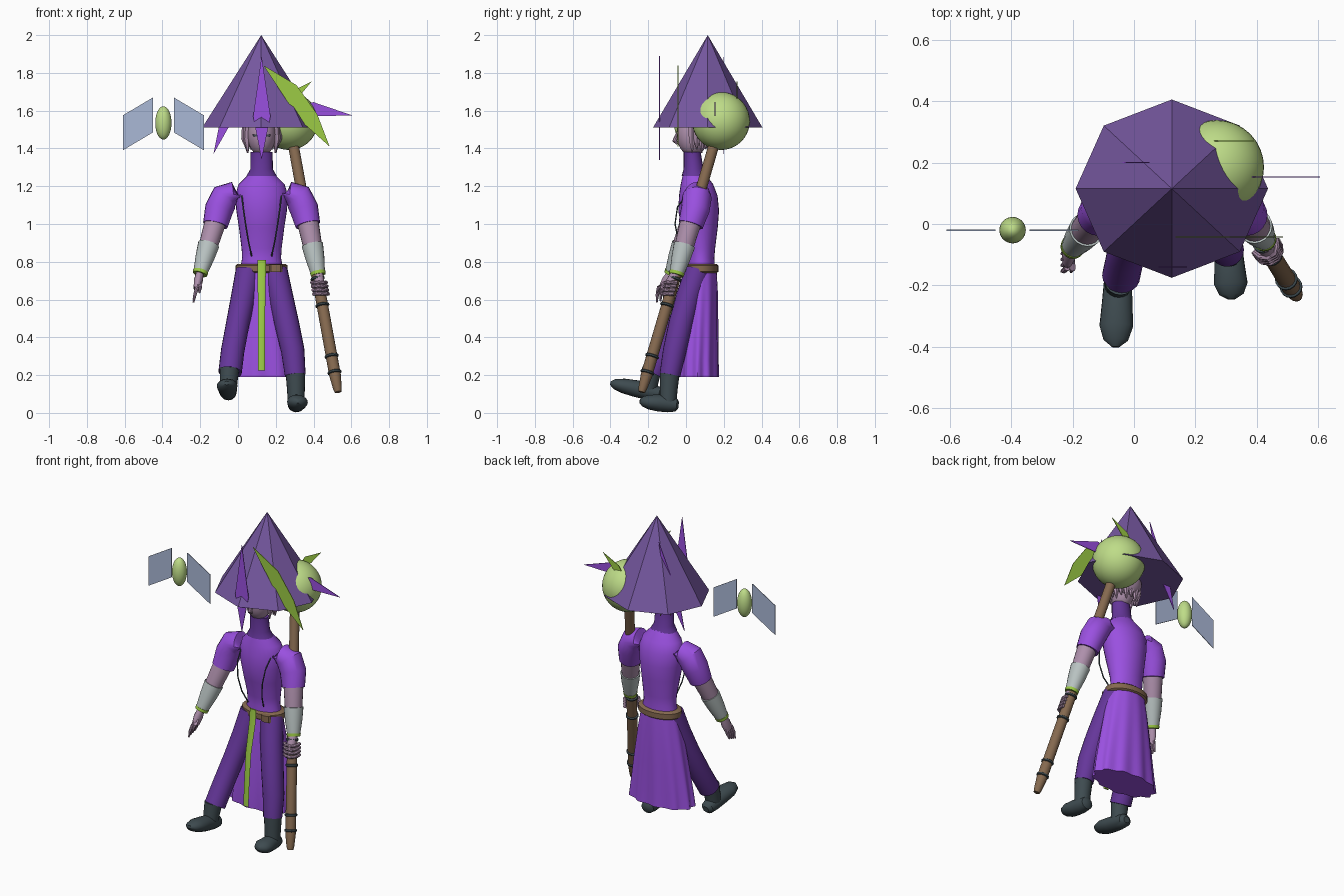
import bpy, bmesh, math
from mathutils import Vector, Matrix

cube = bpy.data.objects.get("Cube")
if cube:
    bpy.data.objects.remove(cube, do_unlink=True)

CX = 0.125  # body centre line


def material(name, code):
    lin = []
    for i in (0, 2, 4):
        c = int(code[i:i + 2], 16) / 255
        lin.append(c / 12.92 if c < 0.04 else ((c + 0.055) / 1.055) ** 2.4)
    m = bpy.data.materials.new(name)
    m.use_nodes = True
    m.diffuse_color = (*lin, 1)
    m.node_tree.nodes["Principled BSDF"].inputs["Base Color"].default_value = (*lin, 1)
    return m


VIOLET = material("violet cloth", "9A50E0")
PLUM = material("dark plum cloth", "65369A")
HAT = material("hat purple", "75579F")
SKIN = material("mauve skin", "AE90AC")
PALE_GREEN = material("pale green", "BEDC88")
LIME = material("lime", "9CCB45")
SLATE = material("dark slate", "3E4B50")
BROWN = material("brown wood", "85694F")
GREY = material("light grey", "B9C3C2")
BLUE = material("pale blue", "AAB8D6")
smooth = []


def finish(name, bm, mat, soft=True):
    bmesh.ops.recalc_face_normals(bm, faces=bm.faces)
    me = bpy.data.meshes.new(name)
    bm.to_mesh(me)
    bm.free()
    me.materials.append(mat)
    ob = bpy.data.objects.new(name, me)
    bpy.context.collection.objects.link(ob)
    if soft:
        smooth.append(ob)
    return ob


def loft(name, rings, mat, n=20, level=False, fold=0.0):
    """Skin rings (x, y, z, rx[, ry]) that follow the path through their centres."""
    bm = bmesh.new()
    pts = [Vector(r[:3]) for r in rings]
    loops = []
    for i, r in enumerate(rings):
        t = pts[min(i + 1, len(pts) - 1)] - pts[max(i - 1, 0)]
        down = t.z < 0 and abs(t.z) > abs(t.y)
        q = Vector((0, 0, -1 if down else 1)).rotation_difference(t)
        loop = []
        for k in range(n):
            a = math.tau * k / n
            w = 1 + fold * i / len(rings) * math.cos(11 * a)
            v = Vector((r[3] * math.cos(a), r[-1] * math.sin(a), 0)) * w
            loop.append(bm.verts.new(pts[i] + (v if level else q @ v)))
        loops.append(loop)
    for a, b in zip(loops, loops[1:]):
        for k in range(n):
            bm.faces.new((a[k], a[k - 1], b[k - 1], b[k]))
    bm.faces.new(loops[0])
    bm.faces.new(loops[-1])
    return finish(name, bm, mat)


def ball(name, centre, size, mat):
    bm = bmesh.new()
    bmesh.ops.create_uvsphere(bm, u_segments=32, v_segments=20, radius=1,
                              matrix=Matrix.LocRotScale(centre, None, size))
    return finish(name, bm, mat)


def plate(name, outline, y, mat, thick=0.004):
    """Thin upright sheet with an (x, z) outline."""
    bm = bmesh.new()
    f = bm.faces.new([bm.verts.new((x, y - thick / 2, z)) for x, z in outline])
    ext = bmesh.ops.extrude_face_region(bm, geom=[f])
    moved = [v for v in ext["geom"] if isinstance(v, bmesh.types.BMVert)]
    bmesh.ops.translate(bm, verts=moved, vec=(0, thick, 0))
    return finish(name, bm, mat, False)


# Hat
bm = bmesh.new()
bmesh.ops.create_cone(bm, cap_ends=True, segments=8, radius1=1, radius2=0, depth=1,
                      matrix=Matrix.LocRotScale((CX - 0.002, 0.115, 1.755), None, (0.313, 0.29, 0.49)))
finish("hat", bm, HAT, False)

# Shards around the hat and orb
plate("front_shard", [(CX, 1.89), (0.172, 1.57), (CX, 1.34), (0.08, 1.57)], -0.14, VIOLET)
plate("back_shard", [(0.05, 1.885), (0.0, 1.6), (-0.13, 1.37), (-0.09, 1.57)], 0.2, VIOLET)
plate("large_lime_shard", [(0.135, 1.84), (0.31, 1.735), (0.42, 1.58), (0.485, 1.41),
                           (0.35, 1.53), (0.26, 1.65)], -0.042, LIME)
plate("small_lime_shard", [(0.39, 1.755), (0.32, 1.67), (0.2, 1.58), (0.28, 1.7)], 0.27, LIME)
plate("side_shard", [(0.605, 1.575), (0.4, 1.645), (0.2, 1.6), (0.38, 1.57)], 0.153, VIOLET)

# Floating winged charm
ball("charm_core", (-0.395, -0.02, 1.535), (0.043, 0.043, 0.088), PALE_GREEN)
for side, s in (("right", -1), ("left", 1)):
    inner, outer = -0.395 + s * 0.055, -0.395 + s * 0.215
    plate("charm_wing_" + side, [(inner, 1.67), (outer, 1.575), (outer, 1.39), (inner, 1.485)],
          -0.02, BLUE)

# Staff and orb
ORB = Vector((0.27, 0.185, 1.545))
STAFF_END = Vector((0.53, -0.235, 0.11))


def on_staff(z):
    return ORB.lerp(STAFF_END, (ORB.z - z) / (ORB.z - STAFF_END.z))


ball("orb", ORB, (0.153, 0.153, 0.153), PALE_GREEN)
loft("staff", [(*on_staff(z), r) for z, r in
               ((0.11, 0.018), (0.13, 0.023), (0.2, 0.031), (0.75, 0.03), (1.5, 0.028))], BROWN, 16)
for i, z in enumerate((0.215, 0.3, 0.57, 0.71)):
    loft(f"staff_ring_{i}", [(*on_staff(z + d), r) for d, r in
                             ((-0.008, 0.03), (-0.004, 0.037), (0.004, 0.037), (0.008, 0.03))],
         SLATE, 16)

# Head, face and hair
ball("head", (CX, 0.035, 1.475), (0.075, 0.085, 0.115), SKIN)
loft("nose", [(CX, -0.045, 1.48, 0.008), (CX, -0.06, 1.44, 0.013), (CX, -0.045, 1.425, 0.008)],
     SKIN, 8)
for side, s in (("right", -1), ("left", 1)):
    x = CX + s * 0.033
    plate("eye_" + side, [(x - 0.016, 1.475), (x + 0.016, 1.475), (x + 0.01, 1.462),
                          (x - 0.01, 1.462)], -0.043, SLATE, 0.009)
ball("hair", (CX, 0.075, 1.5), (0.095, 0.085, 0.09), SKIN)
for i in range(11):
    a = math.radians(-25 + 23 * i)
    x, y = CX + 0.08 * math.cos(a), 0.06 + 0.065 * math.sin(a)
    loft(f"hair_lock_{i}", [(x, y, 1.52, 0.024), (x + 0.008 * math.cos(a), y, 1.45, 0.02),
                            (x, y, 1.375 + 0.02 * (i % 2), 0.003)], SKIN, 6)

# Torso and collar
loft("torso", [(CX, y, z, rx, ry) for y, z, rx, ry in (
    (0.08, 0.74, 0.118, 0.075), (0.08, 0.82, 0.103, 0.07), (0.08, 0.87, 0.106, 0.074),
    (0.072, 0.98, 0.12, 0.096), (0.067, 1.07, 0.134, 0.108), (0.065, 1.15, 0.14, 0.102),
    (0.058, 1.21, 0.122, 0.086), (0.045, 1.26, 0.072, 0.062), (0.04, 1.29, 0.055, 0.05))],
     VIOLET, 28, True)
loft("collar", [(CX, 0.043, 1.255, 0.08, 0.066), (CX, 0.04, 1.29, 0.06, 0.053),
                (CX, 0.033, 1.38, 0.058, 0.045)], PLUM, 20, True)

# Arms
for side, s, wrist in (("right", -1, (-0.2, -0.075, 0.74)), ("left", 1, (0.424, -0.05, 0.735))):
    loft("sleeve_" + side, [(CX + s * dx, y, z, r) for dx, y, z, r in (
        (0.1, 0.06, 1.15, 0.05), (0.15, 0.06, 1.155, 0.068), (0.195, 0.058, 1.14, 0.078),
        (0.225, 0.05, 1.08, 0.076), (0.245, 0.025, 0.995, 0.066))], VIOLET)
    w = Vector(wrist)
    elbow = Vector((CX + s * 0.245, 0.025, 1.01))
    mid = elbow.lerp(w, 0.48)
    loft("forearm_" + side, [(*elbow, 0.057), (*mid, 0.05), (*w, 0.028)], SKIN)
    loft("bracer_" + side, [(*elbow.lerp(w, 0.44), 0.057), (*elbow.lerp(w, 0.7), 0.05),
                            (*w, 0.037)], GREY)
    loft("bracer_trim_" + side, [(*elbow.lerp(w, 0.96), 0.041), (*elbow.lerp(w, 1.02), 0.039)], LIME)

# Open right hand
loft("right_palm", [(-0.2, -0.075, 0.75, 0.02), (-0.21, -0.095, 0.7, 0.024, 0.033),
                    (-0.217, -0.115, 0.655, 0.018, 0.032)], SKIN, 12)
for i in range(4):
    y = -0.142 + 0.019 * i
    loft(f"right_finger_{i}", [(-0.217, y, 0.665, 0.01), (-0.228, y - 0.01, 0.625, 0.009),
                               (-0.236, y - 0.012, 0.585 + 0.006 * i, 0.004)], SKIN, 8)
loft("right_thumb", [(-0.205, -0.11, 0.7, 0.012), (-0.2, -0.145, 0.665, 0.01),
                     (-0.205, -0.155, 0.635, 0.005)], SKIN, 8)

# Left hand gripping the staff
loft("left_palm", [(0.424, -0.05, 0.745, 0.026), (0.43, -0.08, 0.69, 0.028),
                   (0.432, -0.1, 0.645, 0.02)], SKIN, 12)
for i in range(4):
    c = on_staff(0.63 + 0.02 * i)
    loft(f"left_finger_{i}", [(c.x + 0.042 * math.cos(a), c.y + 0.045 * math.sin(a), c.z, 0.01)
                              for a in [math.radians(-150 + 35 * k) for k in range(6)]], SKIN, 8)

# Skirt, belt, sash
loft("skirt", [(CX, 0.08, 0.76, 0.118, 0.082), (CX, 0.075, 0.64, 0.143, 0.093),
               (CX, 0.068, 0.45, 0.175, 0.102), (CX, 0.062, 0.28, 0.2, 0.108),
               (CX, 0.062, 0.19, 0.212, 0.109)], VIOLET, 88, True, 0.06)
loft("belt", [(CX, 0.08, z, 0.128 + d, 0.082 + d) for z, d in
              ((0.74, 0), (0.748, 0.01), (0.78, 0.01), (0.788, 0))], BROWN, 28, True)
loft("belt_pouch", [(0.2, -0.005, z, 0.035, 0.02) for z in (0.745, 0.785)], BROWN, 8, True)
loft("sash", [(CX, -0.028, 0.81, 0.022, 0.005), (CX, -0.035, 0.73, 0.022, 0.005),
              (CX, -0.075, 0.55, 0.019, 0.005), (CX, -0.09, 0.38, 0.018, 0.005),
              (CX, -0.1, 0.225, 0.018, 0.005)], LIME, 12, True)

# Chest cords
for side, s in (("right", -1), ("left", 1)):
    loft("cord_" + side, [(CX + s * dx, y, z, 0.004) for dx, y, z in (
        (0.105, 0.0, 1.15), (0.098, -0.045, 1.09), (0.085, -0.058, 1.0),
        (0.07, -0.04, 0.91), (0.053, 0.0, 0.83))], SLATE, 6)

# Trouser legs
loft("right_leg", [(0.055, 0.06, 0.75, 0.068), (0.03, 0.02, 0.62, 0.066), (0.0, -0.035, 0.48, 0.062),
                   (-0.028, -0.105, 0.33, 0.062), (-0.042, -0.17, 0.215, 0.062)], PLUM)
loft("left_leg", [(0.195, 0.06, 0.75, 0.068), (0.225, 0.015, 0.62, 0.066), (0.257, -0.025, 0.48, 0.065),
                  (0.29, -0.06, 0.33, 0.062), (0.303, -0.085, 0.2, 0.055)], PLUM)


# Boots
def boot(side, top, heel, toe):
    top, heel, toe = Vector(top), Vector(heel), Vector(toe)
    loft(side + "_boot_foot", [(*heel.lerp(toe, t), rx, rz) for t, rx, rz in (
        (0, 0.02, 0.018), (0.06, 0.04, 0.036), (0.25, 0.046, 0.044), (0.5, 0.05, 0.045),
        (0.75, 0.055, 0.039), (0.92, 0.04, 0.027), (1, 0.012, 0.01))], SLATE)
    loft(side + "_boot_shaft", [(*top, 0.052), (*top.lerp(heel.lerp(toe, 0.28), 0.55), 0.047),
                                (*heel.lerp(toe, 0.27), 0.044)], SLATE)


boot("right", (-0.045, -0.18, 0.235), (-0.05, -0.125, 0.098), (-0.06, -0.4, 0.158))
boot("left", (0.304, -0.085, 0.215), (0.305, -0.04, 0.042), (0.318, -0.245, 0.062))

# Smooth shading with kept creases
bpy.ops.object.select_all(action="DESELECT")
for ob in smooth:
    ob.select_set(True)
bpy.context.view_layer.objects.active = smooth[0]
bpy.ops.object.shade_smooth_by_angle(angle=math.radians(40))
